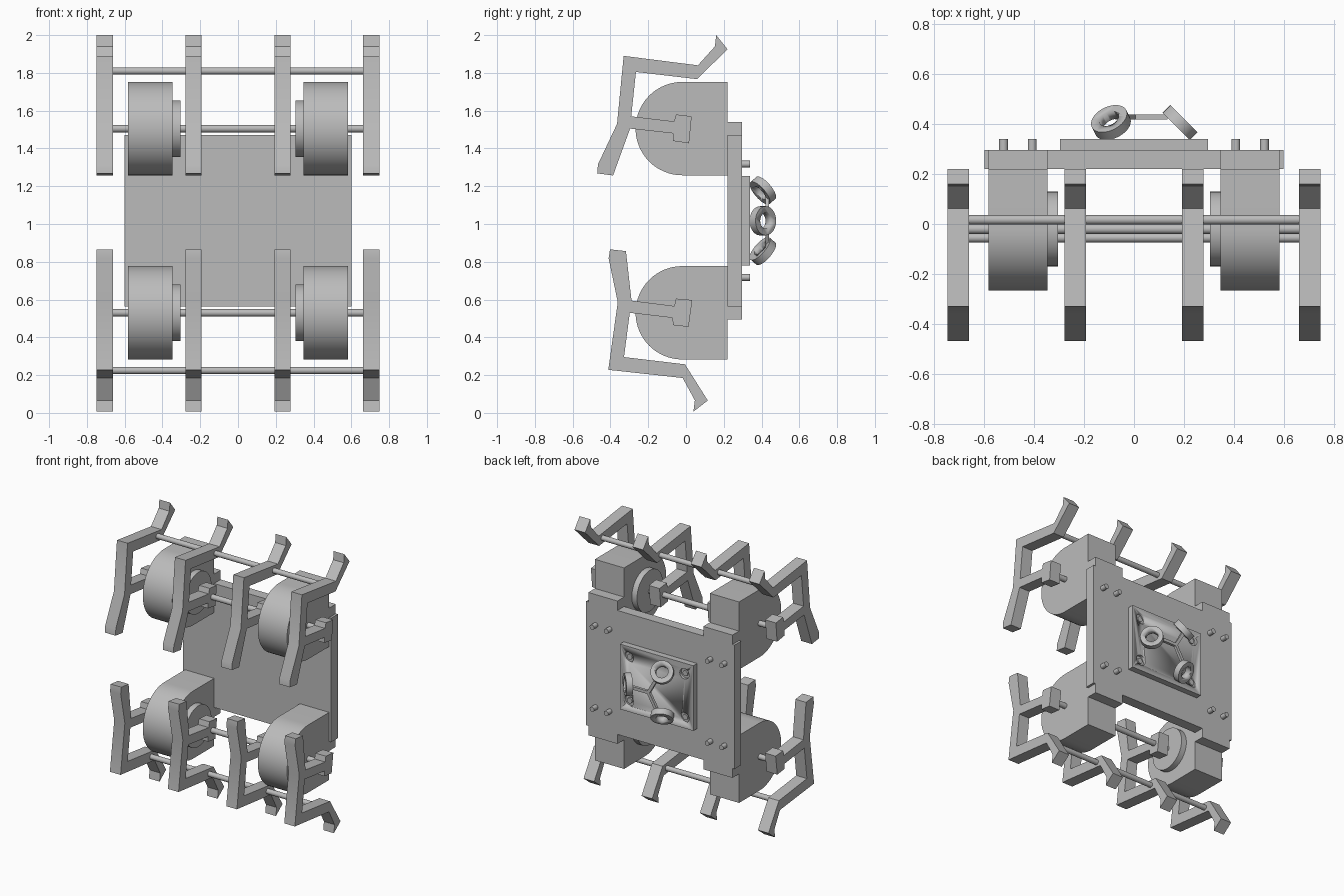
import bpy
import bmesh
from math import radians, cos, sin, pi
from mathutils import Vector, Matrix

cube = bpy.data.objects.get("Cube")
if cube:
    bpy.data.objects.remove(cube, do_unlink=True)

GREY = (0.5, 0.5, 0.5, 1)
mat = bpy.data.materials.new("plain grey")
mat.use_nodes = True
mat.diffuse_color = GREY
mat.node_tree.nodes["Principled BSDF"].inputs["Base Color"].default_value = GREY


def finish(name, bm):
    bmesh.ops.recalc_face_normals(bm, faces=bm.faces)
    mesh = bpy.data.meshes.new(name)
    bm.to_mesh(mesh)
    bm.free()
    obj = bpy.data.objects.new(name, mesh)
    bpy.context.collection.objects.link(obj)
    mesh.materials.append(mat)
    bpy.ops.object.select_all(action='DESELECT')
    obj.select_set(True)
    bpy.context.view_layer.objects.active = obj
    bpy.ops.object.shade_smooth_by_angle(angle=radians(30))
    return obj


def prism(name, profile, start, depth):
    """Extrude a closed profile along its depth vector."""
    bm = bmesh.new()
    face = bm.faces.new([bm.verts.new(start(a, b)) for a, b in profile])
    out = bmesh.ops.extrude_face_region(bm, geom=[face])
    moved = [v for v in out["geom"] if isinstance(v, bmesh.types.BMVert)]
    bmesh.ops.translate(bm, verts=moved, vec=depth)
    return finish(name, bm)


def side_prism(name, profile, x0, x1):
    return prism(name, profile, lambda y, z: (x0, y, z), (x1 - x0, 0, 0))


def cylinder(name, centre, axis, radius, length, sides=32):
    bm = bmesh.new()
    turn = Vector(axis).to_track_quat('Z', 'Y').to_matrix().to_4x4()
    bmesh.ops.create_cone(bm, cap_ends=True, segments=sides, radius1=radius, radius2=radius,
                          depth=length, matrix=Matrix.Translation(centre) @ turn)
    return finish(name, bm)


def cut(obj, cutter):
    mod = obj.modifiers.new("cut", 'BOOLEAN')
    mod.operation = 'DIFFERENCE'
    mod.solver = 'EXACT'
    mod.object = cutter
    bpy.context.view_layer.objects.active = obj
    bpy.ops.object.modifier_apply(modifier=mod.name)
    bpy.data.objects.remove(cutter, do_unlink=True)


AXLE_Y, MID_Z = -0.02, 1.017
LEVELS = {"upper": 1.505, "lower": 0.53}

# Claw outline with its arm and axle block, measured from the axle
CLAW = [(-.31, .385), (.083, .335), (.173, .435), (.18, .495), (.24, .42), (.078, .262),
        (-.245, .30), (-.27, .065), (-.043, .038), (-.033, .075), (.05, .065),
        (.036, -.078), (-.05, -.065), (-.049, -.025), (-.276, 0),
        (-.366, -.248), (-.45, -.237), (-.446, -.189), (-.345, .025)]


def place(point, level):
    """Upper claws sit as drawn; lower ones are flipped and swung shut."""
    y, z = point
    if level == "lower":
        a = radians(-13.5)
        y, z = y * cos(a) + z * sin(a), y * sin(a) - z * cos(a)
    return AXLE_Y + y, LEVELS[level] + z


for level, axle_z in LEVELS.items():
    # Claws
    outline = [place(p, level) for p in CLAW]
    for x in (-.705, -.236, .236, .705):
        side_prism(f"{level}_claw", outline, x - .043, x + .043)

    # Axle and tie rod joining the claws
    tie_y, tie_z = place((.037, .305), level)
    cylinder(f"{level}_axle", (0, AXLE_Y, axle_z), (1, 0, 0), .02, 1.34, 16)
    cylinder(f"{level}_tie_rod", (0, tie_y, tie_z), (1, 0, 0), .019, 1.34, 16)

    # Rounded motor housings with a disc on the inner face
    r = .247
    arc = [(AXLE_Y - r * sin(pi * i / 32), axle_z + r * cos(pi * i / 32)) for i in range(33)]
    housing = [(.22, axle_z + r)] + arc + [(.22, axle_z - r)]
    for side in (-1, 1):
        side_prism(f"{level}_motor_housing", housing, side * .347, side * .583)
        cylinder(f"{level}_motor_disc", (side * .328, AXLE_Y, axle_z), (1, 0, 0), .15, .045, 48)

# Back plate with four tabs behind the housings
quarter = [(.6, .453), (.583, .453), (.583, .522), (.347, .522), (.347, .453)]
half = quarter + [(-x, z) for x, z in reversed(quarter)]
plate = half + [(-x, -z) for x, z in half]
prism("back_plate", plate, lambda x, z: (x, .22, MID_Z + z), (0, .076, 0))

# Sensor plate with countersunk screws
sensor = [(.297, .238), (-.297, .238), (-.297, -.238), (.297, -.238)]
sensor_plate = prism("sensor_plate", sensor, lambda x, z: (x, .296, MID_Z + z), (0, .044, 0))
for sx in (-1, 1):
    for sz in (-1, 1):
        hole = (sx * .225, .34, MID_Z + sz * .16)
        cut(sensor_plate, cylinder("hole_cutter", hole, (0, 1, 0), .038, .04, 24))
        cylinder("plate_screw", (hole[0], .322, hole[2]), (0, 1, 0), .02, .02, 16)
        # Bolts through the back plate
        for x in (.408, .523):
            cylinder("back_bolt", (sx * x, .31, MID_Z + sz * .3), (0, 1, 0), .018, .06, 16)

# Three outward tilted rings on a three armed spider
for i in range(3):
    a = 2 * pi * i / 3
    out = Vector((cos(a), 0, sin(a)))
    centre = out * .185 + Vector((0, .407, MID_Z))
    axis = (out + Vector((0, 1, 0))).normalized()
    ring = cylinder("sensor_ring", centre, axis, .077, .044, 40)
    cut(ring, cylinder("ring_cutter", centre, axis, .042, .1, 32))
    side = Vector((-sin(a), 0, cos(a))) * .011
    hub, tip = Vector((0, .42, MID_Z)), out * .135 + Vector((0, .42, MID_Z))
    bm = bmesh.new()
    bm.faces.new([bm.verts.new(p) for p in (hub - side, tip - side, tip + side, hub + side)])
    grown = bmesh.ops.extrude_face_region(bm, geom=bm.faces[:])
    bmesh.ops.translate(bm, verts=[v for v in grown["geom"] if isinstance(v, bmesh.types.BMVert)],
                        vec=(0, .02, 0))
    finish("spider_arm", bm)
